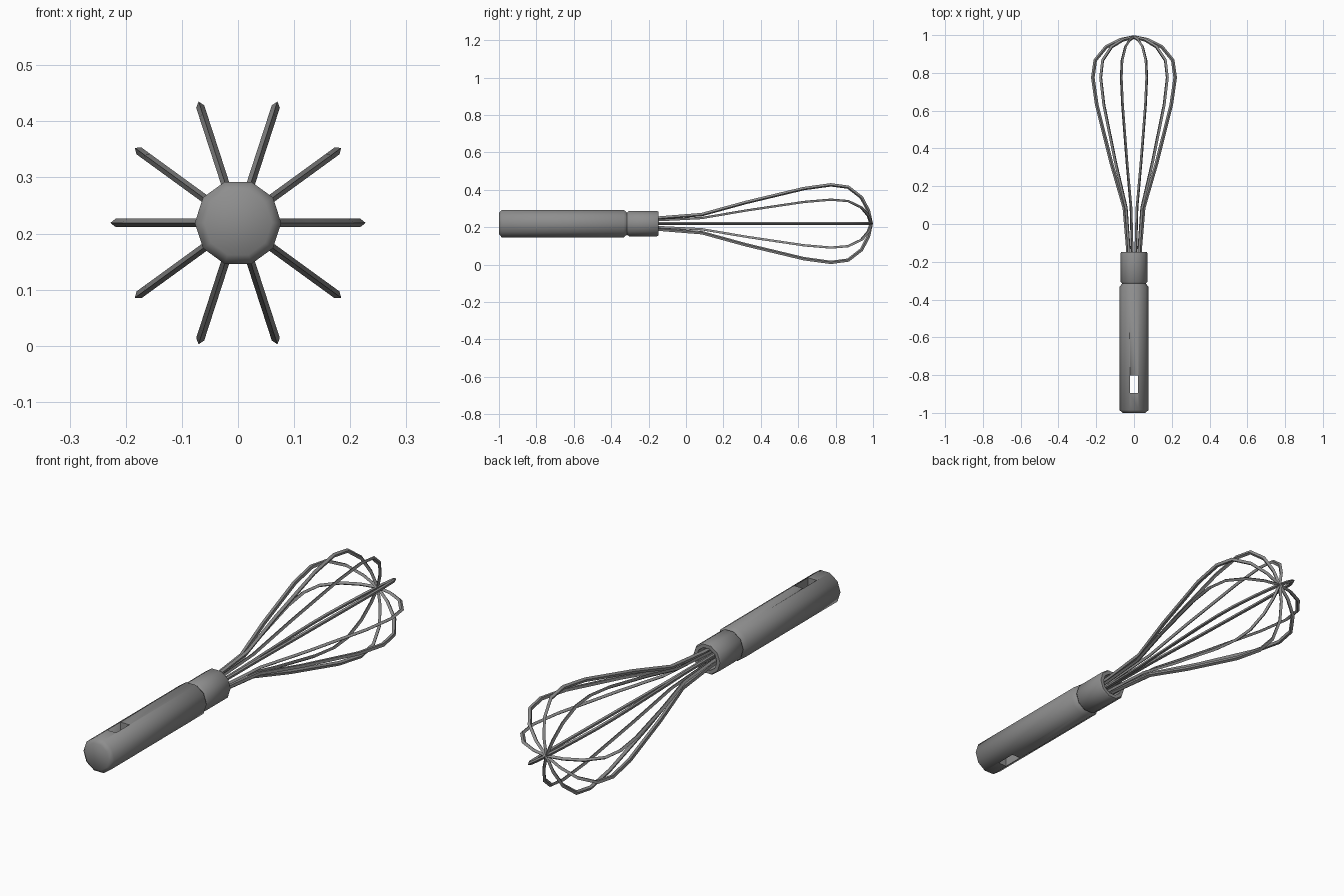
import bpy, bmesh, math
from mathutils import Vector

if "Cube" in bpy.data.objects:
    bpy.data.objects.remove(bpy.data.objects["Cube"], do_unlink=True)

AXIS_Z = 0.219
SIDES = 10
LOOPS = 5

steel = bpy.data.materials.new("grey_steel")
steel.use_nodes = True
GREY = (0.27, 0.27, 0.27, 1)
steel.diffuse_color = GREY
steel.node_tree.nodes["Principled BSDF"].inputs["Base Color"].default_value = GREY


def finish(bm, name, angle=50):
    bmesh.ops.recalc_face_normals(bm, faces=bm.faces)
    mesh = bpy.data.meshes.new(name)
    bm.to_mesh(mesh)
    bm.free()
    mesh.materials.append(steel)
    obj = bpy.data.objects.new(name, mesh)
    bpy.context.collection.objects.link(obj)
    bpy.ops.object.select_all(action='DESELECT')
    obj.select_set(True)
    bpy.context.view_layer.objects.active = obj
    bpy.ops.object.shade_smooth_by_angle(angle=math.radians(angle))
    return obj


def skin(bm, rings):
    """Join rings of vertices into a capped tube."""
    for a, b in zip(rings, rings[1:]):
        n = len(a)
        for i in range(n):
            j = (i + 1) % n
            bm.faces.new((a[i], a[j], b[j], b[i]))
    bm.faces.new(rings[0])
    bm.faces.new(rings[-1])


def lathe(name, profile):
    """Turn (y, radius) pairs around the long axis."""
    bm = bmesh.new()
    rings = []
    for y, r in profile:
        angles = [math.tau * i / SIDES for i in range(SIDES)]
        rings.append([bm.verts.new((r * math.cos(a), y, AXIS_Z + r * math.sin(a)))
                      for a in angles])
    skin(bm, rings)
    return finish(bm, name)


def wire(name, path, turn, depth=0.0095, width=0.0075):
    """Four-sided wire along a flat (radius, y) path, turned about the long axis."""
    bm = bmesh.new()
    out = Vector((math.cos(turn), 0, math.sin(turn)))
    side = Vector((-math.sin(turn), 0, math.cos(turn)))
    along = Vector((0, 1, 0))
    rings = []
    for i, (r, y) in enumerate(path):
        before = Vector(path[max(i - 1, 0)])
        after = Vector(path[min(i + 1, len(path) - 1)])
        t = (after - before).normalized()
        normal = out * t.y - along * t.x
        centre = Vector((0, 0, AXIS_Z)) + out * r + along * y
        offsets = (normal * depth, side * width, -normal * depth, -side * width)
        rings.append([bm.verts.new(centre + o) for o in offsets])
    skin(bm, rings)
    return finish(bm, name)


# Handle with bevelled ends
handle = lathe("handle", [(-1, 0.06), (-0.985, 0.077), (-0.333, 0.077), (-0.315, 0.062)])

# Hanging slot cut straight through the handle
bm = bmesh.new()
bmesh.ops.create_cube(bm, size=1)
bmesh.ops.scale(bm, vec=(0.043, 0.094, 0.4), verts=bm.verts)
bmesh.ops.translate(bm, vec=(0, -0.848, AXIS_Z), verts=bm.verts)
cutter = finish(bm, "slot_cutter")
cutter.hide_render = True
cut = handle.modifiers.new("slot", 'BOOLEAN')
cut.operation = 'DIFFERENCE'
cut.solver = 'EXACT'
cut.object = cutter
bpy.ops.object.select_all(action='DESELECT')
handle.select_set(True)
bpy.context.view_layer.objects.active = handle
bpy.ops.object.modifier_apply(modifier=cut.name)
bpy.data.objects.remove(cutter, do_unlink=True)

# Hollow collar holding the wires
lathe("collar", [(-0.318, 0.06), (-0.305, 0.071), (-0.155, 0.071), (-0.147, 0.066),
                 (-0.147, 0.05), (-0.25, 0.05)])

# Balloon of wire loops crossing at the tip
half = [(0.03, -0.25), (0.032, -0.14), (0.051, 0.085), (0.119, 0.32), (0.197, 0.63),
        (0.218, 0.775), (0.205, 0.867), (0.147, 0.938), (0.073, 0.975)]
loop = half + [(0, 0.99)] + [(-r, y) for r, y in reversed(half)]
for k in range(LOOPS):
    wire(f"wire_loop_{k + 1}", loop, math.pi * k / LOOPS)
